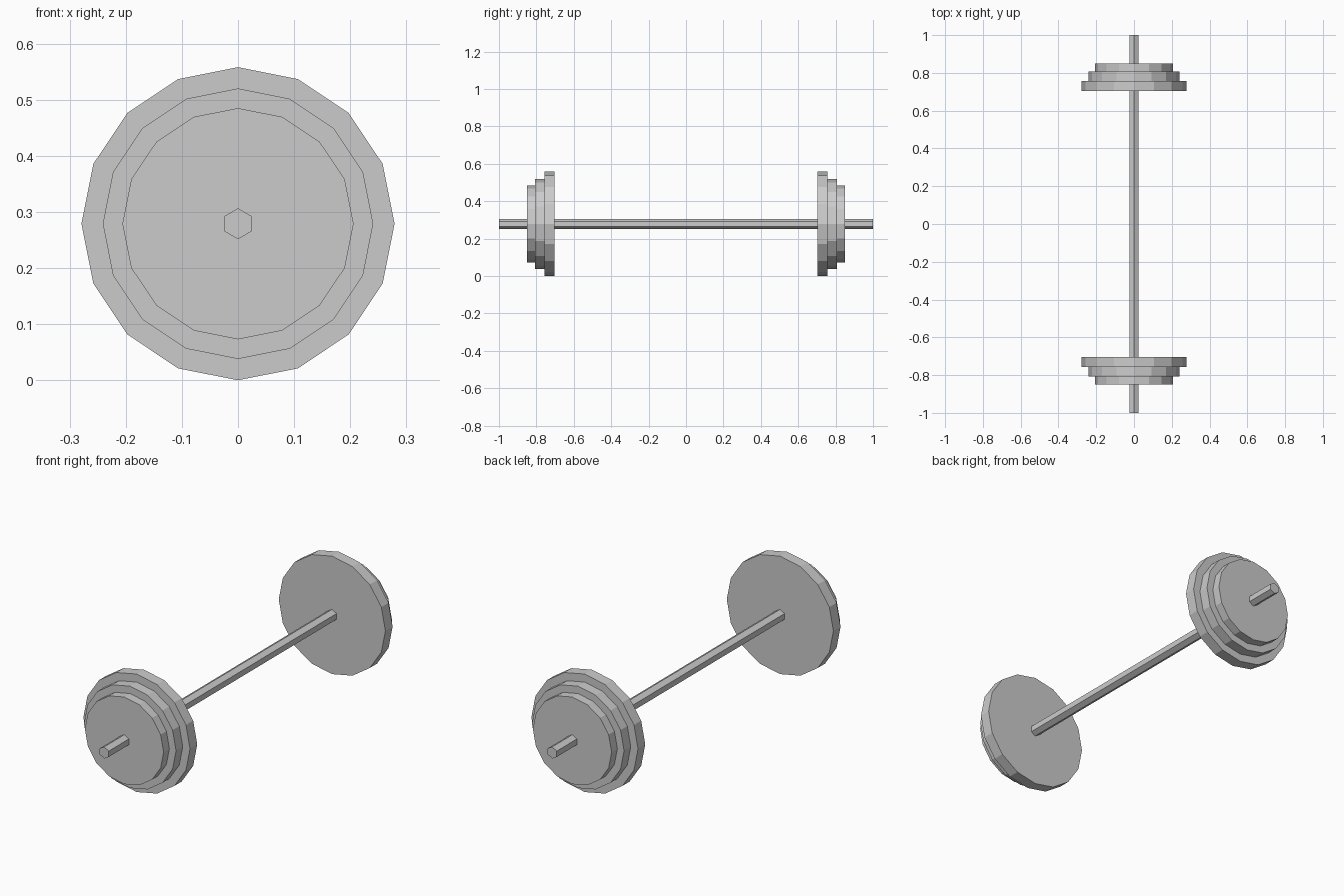
import bpy
import math

cube = bpy.data.objects.get("Cube")
if cube:
    bpy.data.objects.remove(cube, do_unlink=True)

AXIS_HEIGHT = 0.279

steel = bpy.data.materials.new("light_grey_steel")
steel.use_nodes = True
GREY = (0.6, 0.6, 0.6, 1.0)
steel.diffuse_color = GREY
steel.node_tree.nodes["Principled BSDF"].inputs["Base Color"].default_value = GREY


def disc(name, sides, radius, y_start, y_end):
    """Flat-sided cylinder lying along y, with one corner pointing up."""
    bpy.ops.mesh.primitive_cylinder_add(
        vertices=sides, radius=radius, depth=abs(y_end - y_start),
        location=(0, (y_start + y_end) / 2, AXIS_HEIGHT),
        rotation=(math.pi / 2, 0, 0))
    obj = bpy.context.object
    obj.name = name
    obj.data.materials.append(steel)
    return obj


# Six-sided bar
disc("bar", 6, 0.0275, -1, 1)

# Stepped stacks of weight plates, largest innermost
plates = [
    ("large_plate", 0.279, 0.703, 0.757),
    ("medium_plate", 0.241, 0.757, 0.807),
    ("small_plate", 0.206, 0.807, 0.85),
]
for end, side in (("front", -1), ("back", 1)):
    for name, radius, inner, outer in plates:
        disc(f"{end}_{name}", 16, radius, side * inner, side * outer)
